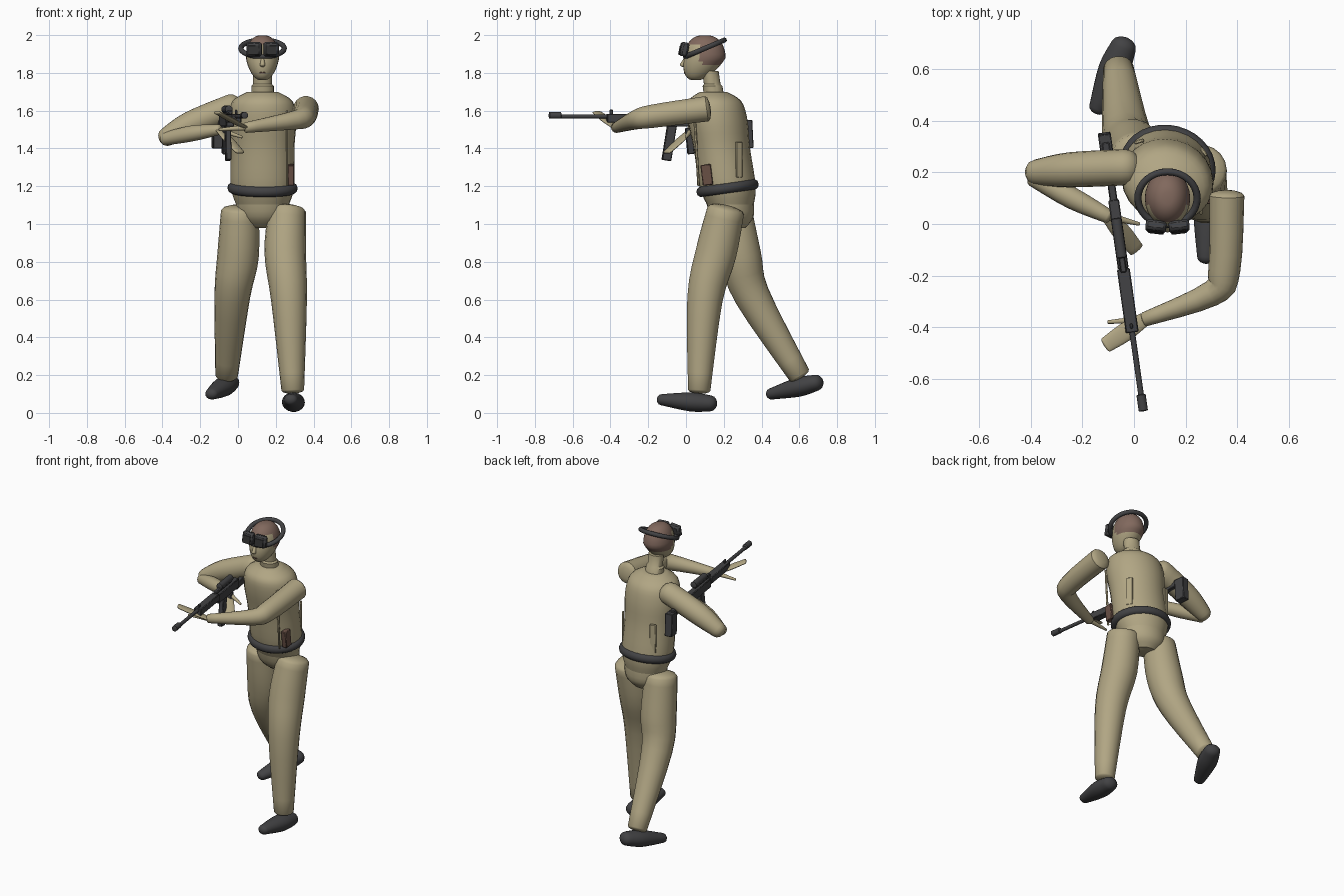
import bpy, bmesh, math
from mathutils import Vector, Matrix

default_cube = bpy.data.objects.get("Cube")
if default_cube:
    bpy.data.objects.remove(default_cube)


def material(name, red, green, blue):
    mat = bpy.data.materials.new(name)
    mat.use_nodes = True
    colour = (red, green, blue, 1)
    mat.diffuse_color = colour
    mat.node_tree.nodes["Principled BSDF"].inputs["Base Color"].default_value = colour
    return mat


tan = material("tan cloth", .44, .38, .23)
dark = material("dark grey", .055, .055, .058)
hair = material("brown hair", .22, .14, .11)
leather = material("brown leather", .14, .08, .06)
lens = material("black lens", .03, .03, .03)

FORWARD, UP = Vector((0, 1, 0)), Vector((0, 0, 1))
BODY_X = .13
TWIST = -.25
parts = []


def finish(name, bm, *materials):
    bmesh.ops.recalc_face_normals(bm, faces=bm.faces)
    mesh = bpy.data.meshes.new(name)
    bm.to_mesh(mesh)
    bm.free()
    for mat in materials:
        mesh.materials.append(mat)
    part = bpy.data.objects.new(name, mesh)
    bpy.context.collection.objects.link(part)
    parts.append(part)
    return part


def smooth_rows(rows, steps=4):
    """Interpolate a smooth path through a few rows."""
    rows = [Vector(row) for row in rows]
    padded = [rows[0], *rows, rows[-1]]
    result = []
    for before, start, end, after in zip(padded, padded[1:], padded[2:], padded[3:]):
        pull_start, pull_end = (end - before) / 2, (after - start) / 2
        for step in range(steps):
            t = step / steps
            ease = t * t * (3 - 2 * t)
            result.append(start.lerp(end, ease) + pull_start * t * (1 - t) ** 2
                          - pull_end * t * t * (1 - t))
    return result + [rows[-1]]


def skin(name, rings, *materials, sides=18):
    """Join elliptical rings, each a centre and two half axes, into a closed skin."""
    bm = bmesh.new()
    angles = [math.tau * side / sides for side in range(sides)]
    loops = [[bm.verts.new(centre + across * math.cos(a) + depth * math.sin(a)) for a in angles]
             for centre, across, depth in rings]
    for low, high in zip(loops, loops[1:]):
        for side in range(sides):
            bm.faces.new((low[side - 1], low[side], high[side], high[side - 1]))
    bm.faces.new(loops[0])
    bm.faces.new(loops[-1])
    return finish(name, bm, *materials)


def column(name, profile, steps=4):
    """Level oval rings (height, half width) that follow the lean of the body."""
    turn = Matrix.Rotation(TWIST, 3, 'Z')
    rings = []
    for z, width in smooth_rows(profile, steps):
        centre = Vector((BODY_X, .4 - z * .15, z))
        rings.append((centre, turn @ Vector((width, 0, 0)), turn @ Vector((0, width * .87, 0))))
    skin(name, rings, tan, sides=24)


def limb(name, joints, radii, mat, up=UP, flat=1, dome=.5):
    """A tube through the joints with domed ends."""
    rows = smooth_rows([(*joint, radius) for joint, radius in zip(joints, radii)])
    rings = []
    last = len(rows) - 1
    for i, row in enumerate(rows):
        along = (rows[min(i + 1, last)].xyz - rows[max(i - 1, 0)].xyz).normalized()
        across = along.cross(up).normalized()
        depth = across.cross(along) * flat
        ring = [(row.xyz, across * row.w, depth * row.w)]
        if i in (0, last):
            outward = along * row.w * dome * (1 if i else -1)
            for a in (.5, 1, 1.4):
                ring.append((row.xyz + outward * math.sin(a),
                             across * row.w * math.cos(a), depth * row.w * math.cos(a)))
        rings += ring if i else reversed(ring)
    skin(name, rings, mat)


def shoe(name, heel, toe):
    heel, toe = Vector(heel), Vector(toe)
    limb(name, (heel, heel.lerp(toe, .4), toe), (.05, .06, .035), dark, flat=.85, dome=.7)


def hand(side, wrist, tip, thumb):
    wrist, tip, thumb = Vector(wrist), Vector(tip), Vector(thumb)
    limb(side + "_hand", (wrist, wrist.lerp(tip, .5), tip), (.027, .036, .03), tan, flat=.3, dome=.2)
    limb(side + "_thumb", (wrist, thumb), (.016, .007), tan)


def box(name, centre, size, mat, tilt=0, turn=0, bevel=.004):
    bm = bmesh.new()
    place = (Matrix.Translation(centre) @ Matrix.Rotation(tilt, 4, 'X')
             @ Matrix.Rotation(turn, 4, 'Z') @ Matrix.Diagonal((*size, 1)))
    bmesh.ops.create_cube(bm, size=1, matrix=place)
    bmesh.ops.bevel(bm, geom=bm.edges[:], offset=bevel, segments=1, affect='EDGES')
    return finish(name, bm, mat)


def band(name, centre, radius, thickness, squash, tilt, turn):
    bpy.ops.mesh.primitive_torus_add(major_radius=radius, minor_radius=thickness,
                                     major_segments=32, minor_segments=10)
    ring = bpy.context.object
    ring.name = name
    ring.matrix_world = (Matrix.Translation(centre) @ Matrix.Rotation(tilt, 4, 'X')
                         @ Matrix.Rotation(turn, 4, 'Z') @ Matrix.Diagonal((1, squash, 1, 1)))
    ring.data.materials.append(dark)
    parts.append(ring)


# Torso, pelvis, neck and belt
column("torso", ((1.1, .14), (1.2, .17), (1.4, .17), (1.55, .18), (1.65, .16), (1.7, .08)))
column("pelvis", ((.98, .07), (1.04, .13), (1.15, .145)))
column("neck", ((1.67, .06), (1.73, .06), (1.74, .05), (1.81, .05)), steps=1)
band("belt", (BODY_X, .22, 1.19), .16, .028, squash=.88, tilt=.14, turn=TWIST)

# Vest slats, seam and side pouch
box("left_back_slat", (.27, .28, 1.34), (.014, .04, .19), tan, turn=.6)
box("right_back_slat", (.02, .32, 1.34), (.04, .014, .19), tan, turn=.3)
box("vest_front_seam", (.26, .055, 1.4), (.012, .014, .4), tan, tilt=.06)
box("side_pouch", (.28, .11, 1.26), (.035, .055, .11), leather, tilt=.12)

# Egg-shaped head: the chin narrows and comes forward
rings = []
for step in range(1, 20):
    angle = math.pi * step / 20
    height, width = -math.cos(angle), math.sin(angle) ** .8
    chin = max(-height, 0)
    centre = Vector((BODY_X, .1 - .05 * chin, 1.88 + .12 * height))
    width *= 1 - .2 * chin
    rings.append((centre, Vector((.088 * width, 0, 0)), Vector((0, .11 * width, 0))))
head = skin("head", rings, tan, hair, sides=24)
for face in head.data.polygons:
    spot = face.center
    crown, nape = spot.z > 1.945, spot.z > 1.84 and spot.y > .08
    face.material_index = int(crown or nape)
limb("nose", ((BODY_X, 0, 1.88), (BODY_X, -.02, 1.84)), (.008, .014), tan, up=FORWARD)
box("mouth", (BODY_X, -.006, 1.8), (.03, .008, .007), leather, bevel=.001)

# Goggles
band("goggle_strap", (BODY_X, .1, 1.93), .115, .014, squash=.97, tilt=.4, turn=0)
for side, sign in (("left", 1), ("right", -1)):
    x = BODY_X + sign * .045
    box(side + "_goggle_frame", (x, -.01, 1.925), (.08, .04, .075), dark, -.2, sign * .12, .01)
    box(side + "_goggle_lens", (x, -.03, 1.92), (.06, .008, .05), lens, -.2, sign * .12, .002)

# Legs and shoes
leg_radii = (.1, .11, .095, .06)
limb("left_leg", ((.26, .21, 1.07), (.25, .16, .85), (.27, .1, .6), (.29, .07, .12)),
     leg_radii, tan, up=FORWARD, dome=.3)
limb("right_leg", ((.01, .25, 1.07), (0, .29, .83), (-.03, .35, .62), (-.06, .6, .2)),
     leg_radii, tan, up=FORWARD, dome=.3)
shoe("left_shoe", (.3, .13, .05), (.28, -.13, .07))
shoe("right_shoe", (-.04, .69, .16), (-.14, .45, .1))

# Arms and hands
left_wrist, right_wrist = (.04, -.37, 1.51), (-.1, .03, 1.5)
limb("left_arm", ((.36, .11, 1.61), (.35, -.18, 1.57), (.3, -.27, 1.55), left_wrist),
     (.068, .062, .05, .028), tan, dome=.3)
limb("right_upper_arm", ((-.03, .22, 1.62), (-.25, .21, 1.53), (-.38, .2, 1.46)),
     (.07, .068, .05), tan, dome=.8)
limb("right_forearm", ((-.39, .18, 1.45), (-.24, .1, 1.48), right_wrist), (.035, .042, .028), tan)
hand("left", left_wrist, (-.11, -.47, 1.59), thumb=(-.1, -.38, 1.5))
hand("right", right_wrist, (.01, -.1, 1.38), thumb=(.02, 0, 1.46))

# Rifle, built along y and then turned to its aim
body_parts = len(parts)
box("rifle_handguard", (0, -.3, 1.56), (.05, .25, .046), dark)
box("rifle_receiver", (0, -.04, 1.545), (.042, .27, .06), dark)
box("rifle_sight_rail", (0, -.09, 1.59), (.024, .2, .02), dark)
box("rifle_stock", (0, .2, 1.53), (.03, .24, .045), dark, tilt=.06)
box("rifle_butt", (0, .32, 1.475), (.05, .07, .15), dark, tilt=.05)
box("rifle_magazine", (0, -.09, 1.43), (.03, .05, .19), dark, tilt=-.16)
box("rifle_grip", (0, .02, 1.44), (.03, .036, .14), dark, tilt=.1)
box("rifle_front_sight", (0, -.4, 1.59), (.012, .02, .03), dark)
for name, front, back, z, radius in (("rifle_barrel", -.69, -.4, 1.57, .011),
                                     ("rifle_muzzle", -.73, -.67, 1.575, .018),
                                     ("rifle_scope", -.13, .02, 1.607, .02)):
    limb(name, ((0, front, z), (0, back, z)), (radius, radius), dark, dome=.2)
for part in parts[body_parts:]:
    part.matrix_world = Matrix.Translation((-.066, 0, 0)) @ Matrix.Rotation(.14, 4, 'Z')

# Soft shading with crisp corners
bpy.ops.object.select_all(action='DESELECT')
for part in parts:
    part.select_set(True)
bpy.context.view_layer.objects.active = head
bpy.ops.object.shade_smooth_by_angle(angle=math.radians(40))
